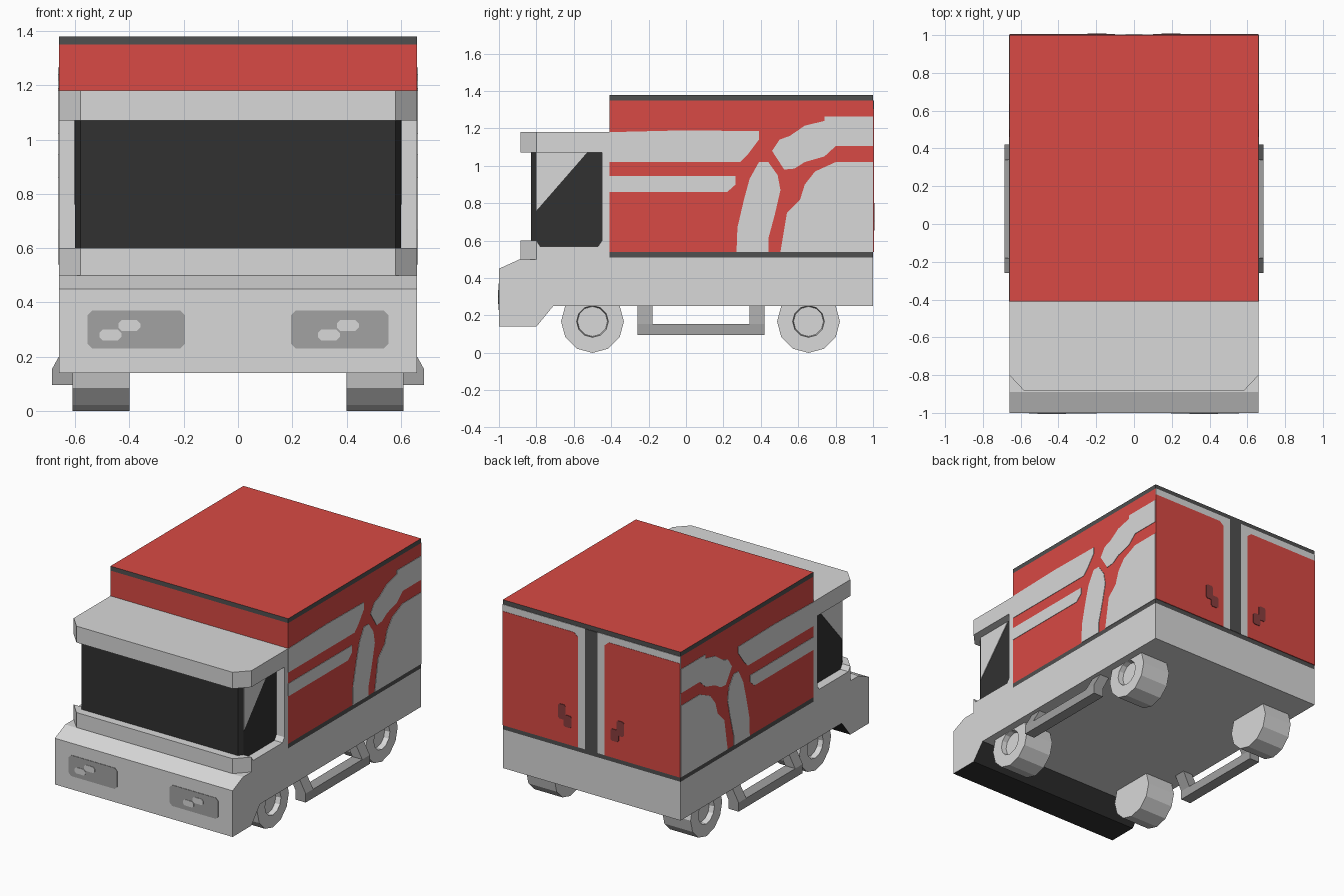
import bpy, bmesh, math

if "Cube" in bpy.data.objects:
    bpy.data.objects.remove(bpy.data.objects["Cube"])


def material(name, r, g, b):
    m = bpy.data.materials.new(name)
    m.diffuse_color = (r, g, b, 1)
    m.use_nodes = True
    m.node_tree.nodes["Principled BSDF"].inputs["Base Color"].default_value = m.diffuse_color
    return m


LIGHT = material("light grey paint", .69, .69, .69)
RED = material("red paint", .69, .068, .058)
TRIM = material("dark grey trim", .08, .08, .08)
BLACK = material("black glass and rubber", .031, .031, .031)
MID = material("mid grey", .36, .36, .36)
HANDLE = material("dark red handle", .25, .048, .048)


def finish(name, bm, mats, rule=None):
    bmesh.ops.recalc_face_normals(bm, faces=bm.faces)
    bm.normal_update()
    if rule:
        for f in bm.faces:
            f.material_index = rule(f)
    me = bpy.data.meshes.new(name)
    bm.to_mesh(me)
    bm.free()
    for m in mats:
        me.materials.append(m)
    ob = bpy.data.objects.new(name, me)
    bpy.context.collection.objects.link(ob)
    return ob


def prism(name, axis, pts, a, b, mats, rule=None):
    """Extrude a 2D outline along an axis from a to b."""
    place = {'x': lambda p, t: (t, p[0], p[1]),
             'y': lambda p, t: (p[0], t, p[1]),
             'z': lambda p, t: (p[0], p[1], t)}[axis]
    bm = bmesh.new()
    lo = [bm.verts.new(place(p, a)) for p in pts]
    hi = [bm.verts.new(place(p, b)) for p in pts]
    bm.faces.new(lo)
    bm.faces.new(hi)
    n = len(pts)
    for i in range(n):
        j = (i + 1) % n
        bm.faces.new((lo[i], lo[j], hi[j], hi[i]))
    return finish(name, bm, mats, rule)


def rect(x0, x1, z0, z1, c=0):
    """Rectangle outline, with cut corners when c is given."""
    if not c:
        return [(x0, z0), (x1, z0), (x1, z1), (x0, z1)]
    return [(x0 + c, z0), (x1 - c, z0), (x1, z0 + c), (x1, z1 - c),
            (x1 - c, z1), (x0 + c, z1), (x0, z1 - c), (x0, z0 + c)]


W = .66

# Lower body with bumper, window sill and pillar; bumper underside is black
prism("lower_body", 'x',
      [(-1, .14), (-1, .45), (-.89, .5), (-.8, .5), (-.8, .6), (-.78, .57), (-.47, .57),
       (-.45, .6), (-.45, 1.18), (-.41, 1.18), (-.41, .51), (1, .51), (1, .25),
       (-.71, .25), (-.8, .14)], -W, W, [LIGHT, BLACK],
      lambda f: int(f.normal.z < -.3 and f.calc_center_median().y < -.7))

# Cab: roof, front ledge, glass block
def nose(back, side, w, shoulder, front_w, front):
    return [(-side, back), (side, back), (w, shoulder), (front_w, front),
            (-front_w, front), (-w, shoulder)]


prism("cab_roof", 'z', nose(-.41, W, W, -.8, .58, -.885), 1.07, 1.18, [LIGHT])
prism("windshield_ledge", 'z',
      [(-W, -.8), (W, -.8), (.58, -.885), (-.58, -.885)], .5, .6, [LIGHT])
prism("cab_glass", 'z', nose(-.45, .6, .6, -.8, .58, -.83), .56, 1.075, [BLACK])

# Cargo box with trims
prism("cargo_box", 'y', rect(-W, W, .54, 1.35), -.41, 1, [RED])
prism("lower_trim", 'y', rect(-W, W, .51, .54), -.41, 1, [TRIM])
prism("roof_trim", 'y', rect(-W, W, 1.35, 1.38), -.41, 1, [TRIM, RED],
      lambda f: int(f.normal.z > .5))

# Painted side graphics (y, z)
GRAPHICS = {
    "upper_stripe": [(-.41, 1.02), (.29, 1.02), (.33, 1.06), (.39, 1.14), (.39, 1.185),
                     (0, 1.19), (-.41, 1.18)],
    "lower_stripe": [(-.41, .86), (.22, .86), (.265, .9), (.265, .945), (-.41, .945)],
    "middle_stem": [(.27, .54), (.275, .67), (.31, .82), (.34, .93), (.39, 1.02), (.44, 1.02),
                    (.49, .95), (.505, .87), (.475, .74), (.44, .61), (.44, .54)],
    "rear_patch": [(.505, .54), (1, .54), (1, 1.02), (.80, 1.02), (.69, .97), (.635, .90),
                   (.61, .82), (.54, .75), (.525, .66)],
    "upper_branch": [(1, 1.265), (1, 1.105), (.80, 1.105), (.74, 1.05), (.635, 1.02),
                     (.58, .985), (.525, .98), (.46, 1.08), (.50, 1.14), (.555, 1.16),
                     (.635, 1.215), (.74, 1.24), (.74, 1.265)],
}

for s, side in ((1, "right"), (-1, "left")):
    for name, pts in GRAPHICS.items():
        prism(f"{side}_{name}", 'x', pts, s * (W - .002), s * (W + .003), [LIGHT])
    # Reflection on side window
    prism(f"{side}_window_reflection", 'x', [(-.8, .76), (-.8, 1.07), (-.53, 1.07)],
          s * .598, s * .604, [LIGHT])

    # Rear door and its two-block handle
    prism(f"{side}_rear_door", 'y',
          [(s * x, z) for x, z in ((.1, .54), (W, .54), (W, 1.305), (.13, 1.305), (.1, 1.28))],
          1, 1.005, [RED])
    for k, r in enumerate((rect(.19, .245, .70, .80, .01), rect(.145, .205, .655, .735, .01))):
        prism(f"{side}_door_handle_{k + 1}", 'y', [(s * x, z) for x, z in r],
              1.003, 1.009, [HANDLE])

    # Headlight with a slanting highlight
    c = s * .375
    prism(f"{side}_headlight", 'y', rect(c - .18, c + .18, .23, .37, .018),
          -1.003, -.998, [MID])
    o = -.065 * (s < 0) - .01 * (s > 0)
    for k, (x, z) in enumerate(((-.035, .28), (.035, .315))):
        x += c + o + .005
        prism(f"{side}_headlight_glint_{k + 1}", 'y',
              rect(x - .04, x + .04, z - .02, z + .02, .012), -1.006, -1, [LIGHT])

    # Side step: bar on two slanted legs
    bar = [(s * x, z) for x, z in ((.61, .095), (.685, .095), (.685, .155), (.61, .155))]
    leg = [(s * x, z) for x, z in ((.61, .095), (.685, .095), (.685, .155),
                                   (.63, .255), (.56, .255), (.61, .155))]
    prism(f"{side}_step_bar", 'y', bar, -.18, .34, [MID])
    prism(f"{side}_step_front_leg", 'y', leg, -.26, -.18, [MID])
    prism(f"{side}_step_rear_leg", 'y', leg, .34, .42, [MID])

# Rear door frame and centre post
prism("rear_door_frame", 'y', rect(-W, W, .54, 1.35), .998, 1.003, [LIGHT])
prism("rear_centre_post", 'y', rect(-.045, .045, .54, 1.35), 1, 1.005, [TRIM])


# Wheels: twelve-sided tyre with a recessed light hub
def wheel(name, s, y):
    bm = bmesh.new()
    n, R = 12, .168
    rings = []
    for x, r in ((.40, R), (.61, R), (.61, .085), (.575, .08)):
        rings.append([bm.verts.new((s * x, y + r * math.cos(2 * math.pi * i / n),
                                    R + r * math.sin(2 * math.pi * i / n))) for i in range(n)])
    for a, b in zip(rings, rings[1:]):
        for i in range(n):
            j = (i + 1) % n
            bm.faces.new((a[i], a[j], b[j], b[i]))
    bm.faces.new(rings[0])
    hub = bm.faces.new(rings[-1])
    hub.tag = True
    finish(name, bm, [BLACK, LIGHT], lambda f: int(f.tag))


for s, side in ((1, "right"), (-1, "left")):
    wheel(f"front_{side}_wheel", s, -.5)
    wheel(f"rear_{side}_wheel", s, .655)
